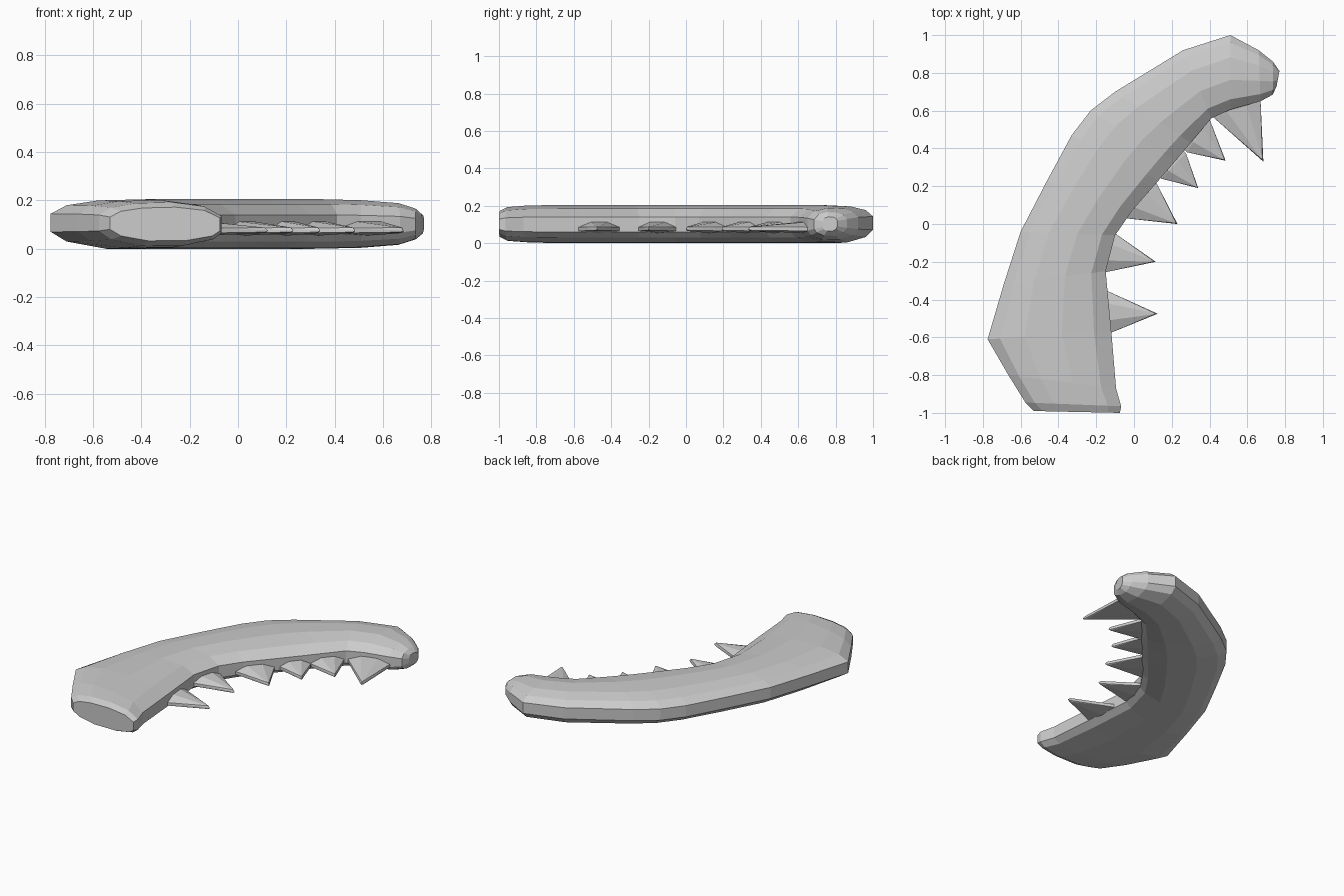
import bpy, bmesh
from mathutils import Vector

if "Cube" in bpy.data.objects:
    bpy.data.objects.remove(bpy.data.objects["Cube"])


def make_object(name, bm):
    bmesh.ops.recalc_face_normals(bm, faces=bm.faces)
    mesh = bpy.data.meshes.new(name)
    bm.to_mesh(mesh)
    bm.free()
    obj = bpy.data.objects.new(name, mesh)
    bpy.context.collection.objects.link(obj)
    return obj


# Jaw cross-section: fraction from outer to inner edge, height
SECTION = [(0, .07), (0, .145), (.1, .18), (.3, .2), (.6, .205), (.86, .185),
           (1, .14), (1, .06), (.93, .03), (.7, .003), (.35, 0), (.1, .03)]

# Stations along the jaw: outer x, y, inner x, y, height scale
STATIONS = [
    (-.53, -.99, -.075, -1.0, .68),
    (-.575, -.945, -.068, -.965, .88),
    (-.665, -.80, -.095, -.87, .97),
    (-.775, -.61, -.12, -.57, 1),
    (-.69, -.32, -.15, -.25, 1),
    (-.60, -.04, -.10, -.06, 1),
    (-.46, .23, -.01, .07, 1),
    (-.33, .47, .13, .23, 1),
    (-.23, .60, .22, .335, 1),
    (-.10, .70, .30, .43, 1),
    (.26, .92, .41, .56, 1),
    (.51, 1.0, .51, .605, .96),
    (.66, .92, .67, .65, .84),
    (.735, .86, .735, .685, .62),
    (.77, .81, .755, .73, .38),
]

# Jaw body lofted through the stations
bm = bmesh.new()
rings = []
for ox, oy, ix, iy, s in STATIONS:
    a, b = Vector((ox, oy, 0)), Vector((ix, iy, 0))
    ring = []
    for t, z in SECTION:
        p = a.lerp(b, t)
        p.z = .1025 + (z - .1025) * s
        ring.append(bm.verts.new(p))
    rings.append(ring)
n = len(SECTION)
for r0, r1 in zip(rings, rings[1:]):
    for i in range(n):
        j = (i + 1) % n
        bm.faces.new((r0[i], r0[j], r1[j], r1[i]))
bm.faces.new(rings[0])
bm.faces.new(rings[-1])
make_object("jaw", bm)

# Teeth: two base corners and the tip, seen from above
TEETH = [
    ((-.12, -.575), (-.14, -.355), (.125, -.475)),
    ((-.15, -.255), (-.10, -.05), (.115, -.20)),
    ((-.04, .03), (.12, .215), (.23, 0)),
    ((.145, .24), (.275, .375), (.34, .19)),
    ((.28, .38), (.40, .555), (.485, .335)),
    ((.42, .565), (.67, .655), (.685, .33)),
]


def tooth(name, p, q, tip):
    p, q, tip = (Vector((*v, 0)) for v in (p, q, tip))
    root = ((p + q) / 2 - tip).normalized() * .05
    bm = bmesh.new()
    # Flattened hexagonal base tapering to a small blunt tip
    for t, z in ((0, .065), (0, .085), (.3, .112), (.7, .112), (1, .085), (1, .065), (.5, .055)):
        base = p.lerp(q, t)
        end = tip.lerp(base, .06)
        for v, h in ((base + root, z), (base, z), (end, .075 + (z - .08) * .4)):
            bm.verts.new((v.x, v.y, h))
    bm.verts.new((tip.x, tip.y, .074))
    res = bmesh.ops.convex_hull(bm, input=bm.verts)
    loose = [v for v in bm.verts if not v.link_faces]
    bmesh.ops.delete(bm, geom=loose, context='VERTS')
    make_object(name, bm)


for k, (p, q, tip) in enumerate(TEETH):
    tooth(f"tooth_{k + 1}", p, q, tip)
